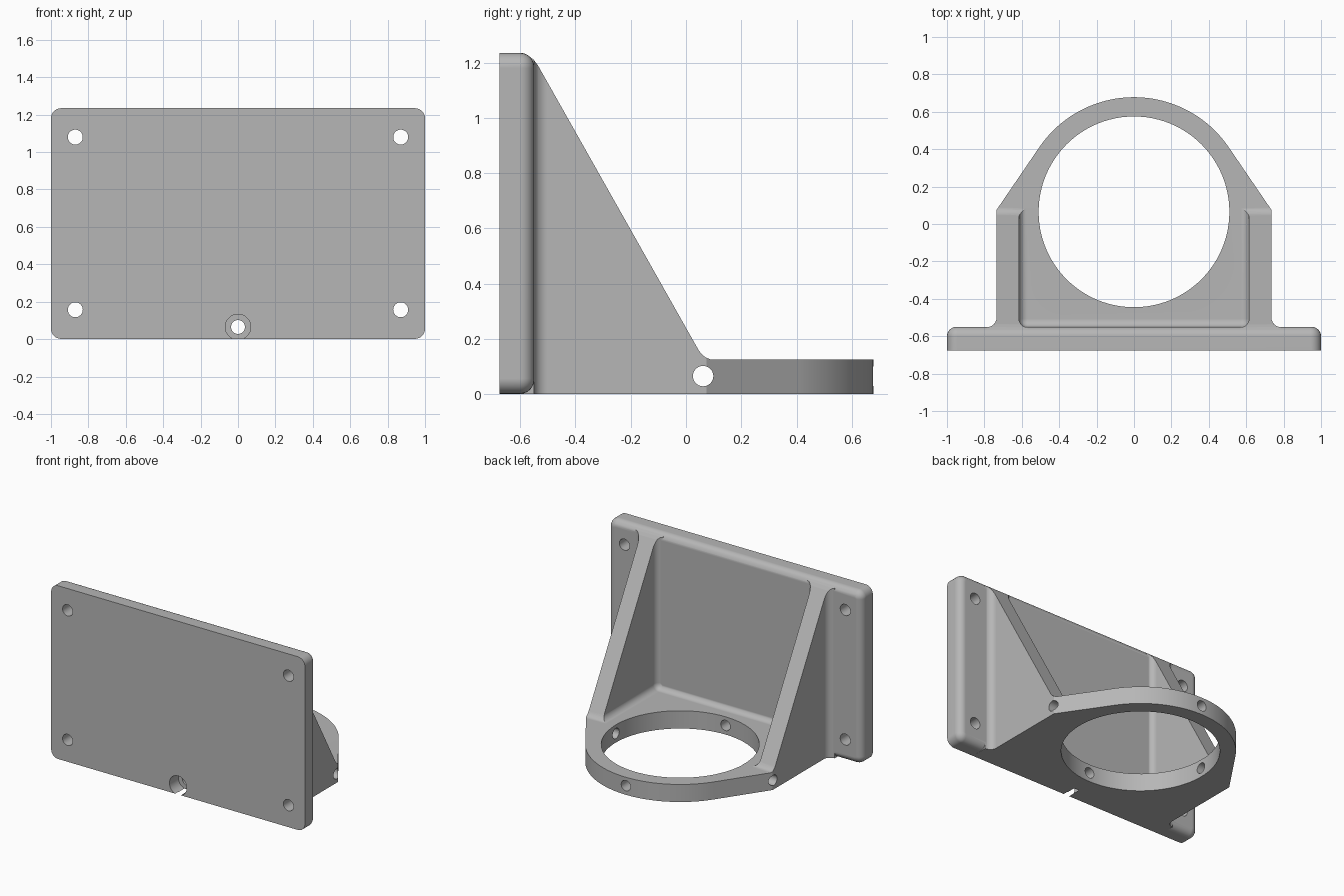
import bpy, bmesh
from math import sin, cos, acos, atan2, hypot, radians
from mathutils import Matrix, Vector

cube = bpy.data.objects.get("Cube")
if cube:
    bpy.data.objects.remove(cube, do_unlink=True)

RING_Y, RING_R, BORE_R, HOLE_Z = 0.065, 0.613, 0.51, 0.065

grey = bpy.data.materials.new("light grey")
grey.use_nodes = True
colour = (0.47, 0.47, 0.47, 1)
grey.diffuse_color = colour
grey.node_tree.nodes["Principled BSDF"].inputs["Base Color"].default_value = colour


def make_object(name, bm):
    bmesh.ops.recalc_face_normals(bm, faces=bm.faces)
    mesh = bpy.data.meshes.new(name)
    bm.to_mesh(mesh)
    bm.free()
    mesh.materials.append(grey)
    obj = bpy.data.objects.new(name, mesh)
    bpy.context.collection.objects.link(obj)
    return obj


def box_mesh(low, high):
    low, high = Vector(low), Vector(high)
    bm = bmesh.new()
    bmesh.ops.create_cube(bm, size=1)
    for v in bm.verts:
        v.co = (low + high) / 2 + v.co * (high - low)
    return bm


def round_edges(bm, test, radius, segments=6):
    edges = [e for e in bm.edges if test(*[v.co for v in e.verts])]
    bmesh.ops.bevel(bm, geom=edges, offset=radius, segments=segments,
                    profile=0.5, affect='EDGES', clamp_overlap=True)


def prism(name, points, direction):
    bm = bmesh.new()
    face = bm.faces.new([bm.verts.new(p) for p in points])
    new = bmesh.ops.extrude_face_region(bm, geom=[face])["geom"]
    bmesh.ops.translate(bm, vec=direction,
                        verts=[g for g in new if isinstance(g, bmesh.types.BMVert)])
    return make_object(name, bm)


def cylinder(axis, centre, radius, length, segments=32):
    turn = {"x": Matrix.Rotation(radians(90), 4, 'Y'),
            "y": Matrix.Rotation(radians(90), 4, 'X'),
            "z": Matrix.Identity(4)}[axis]
    bm = bmesh.new()
    bmesh.ops.create_cone(bm, cap_ends=True, segments=segments, radius1=radius,
                          radius2=radius, depth=length,
                          matrix=Matrix.Translation(centre) @ turn)
    return make_object("cutter", bm)


def combine(target, other, operation):
    other.hide_render = True
    mod = target.modifiers.new("combine", 'BOOLEAN')
    mod.operation, mod.solver, mod.object = operation, 'EXACT', other
    bpy.context.view_layer.objects.active = target
    bpy.ops.object.modifier_apply(modifier=mod.name)
    bpy.data.objects.remove(other, do_unlink=True)


def arc(cx, cy, radius, start, end, steps):
    angles = [start + (end - start) * i / steps for i in range(steps + 1)]
    return [(cx + radius * cos(a), cy + radius * sin(a)) for a in angles]


# Mounting plate with rounded corners and rounded rear edges
bm = box_mesh((-1, -0.675, 0.001), (1, -0.55, 1.235))
round_edges(bm, lambda a, b: abs(a.y - b.y) > 0.05, 0.055)
round_edges(bm, lambda a, b: min(a.y, b.y) > -0.56, 0.05)
plate = make_object("mounting_plate", bm)

# Bracket plan: flared root, straight side, tangent to the round end
side = 0.735
corner = Vector((side, 0.075 - RING_Y))
touch = atan2(corner.y, corner.x) + acos(RING_R / hypot(*corner))
half = [(side + 0.05, -0.64)]
half += arc(side + 0.05, -0.501, 0.05, radians(270), radians(180), 6)
half += [(side, 0.075)]
half += arc(0, RING_Y, RING_R, touch, radians(90), 24)
plan = half + [(-x, y) for x, y in reversed(half[:-1])]
bracket = prism("ring_bracket", [(x, y, 0) for x, y in plan], (0, 0, 1.5))

# Side outline: sloping gussets running down into the flat ring
outline = [(-0.64, -0.1), (-0.64, 1.232), (-0.6, 1.232), (-0.575, 1.226),
           (-0.553, 1.212), (-0.535, 1.188), (0.045, 0.16), (0.057, 0.144),
           (0.072, 0.132), (0.09, 0.125), (0.8, 0.125), (0.8, -0.1)]
combine(bracket, prism("side_outline", [(-1, y, z) for y, z in outline], (2, 0, 0)),
        'INTERSECT')

# Open pocket between the gussets, with filleted floor and corners
bm = box_mesh((-0.615, -0.552, 0.1265), (0.615, 1, 2))
round_edges(bm, lambda a, b: min(a.z, b.z) < 1.9 and min(a.y, b.y) < 0.9, 0.045)
combine(bracket, make_object("pocket", bm), 'DIFFERENCE')
combine(bracket, make_object("top_clearance", box_mesh((-0.569, -0.8, 0.6), (0.569, -0.5, 2))),
        'DIFFERENCE')

# Join the parts, then cut the large bore
combine(plate, bracket, 'UNION')
body = plate
body.name = "mounting_bracket"
combine(body, cylinder("z", (0, RING_Y, 0), BORE_R, 1, 96), 'DIFFERENCE')

# Set screw holes through the ring, and the front counterbore
combine(body, cylinder("x", (0, RING_Y - 0.003, HOLE_Z), 0.037, 3), 'DIFFERENCE')
combine(body, cylinder("y", (0, 0, HOLE_Z), 0.037, 3), 'DIFFERENCE')
combine(body, cylinder("y", (0, -0.775, HOLE_Z), 0.068, 0.4, 48), 'DIFFERENCE')

# Four mounting holes
for x in (-0.87, 0.87):
    for z in (0.157, 1.08):
        combine(body, cylinder("y", (x, -0.6, z), 0.04, 0.5), 'DIFFERENCE')

# Smooth the fillets and keep the flats crisp
bpy.ops.object.select_all(action='DESELECT')
body.select_set(True)
bpy.context.view_layer.objects.active = body
bpy.ops.object.shade_smooth_by_angle(angle=radians(30))
weighted = body.modifiers.new("weighted_normals", 'WEIGHTED_NORMAL')
weighted.keep_sharp = True
